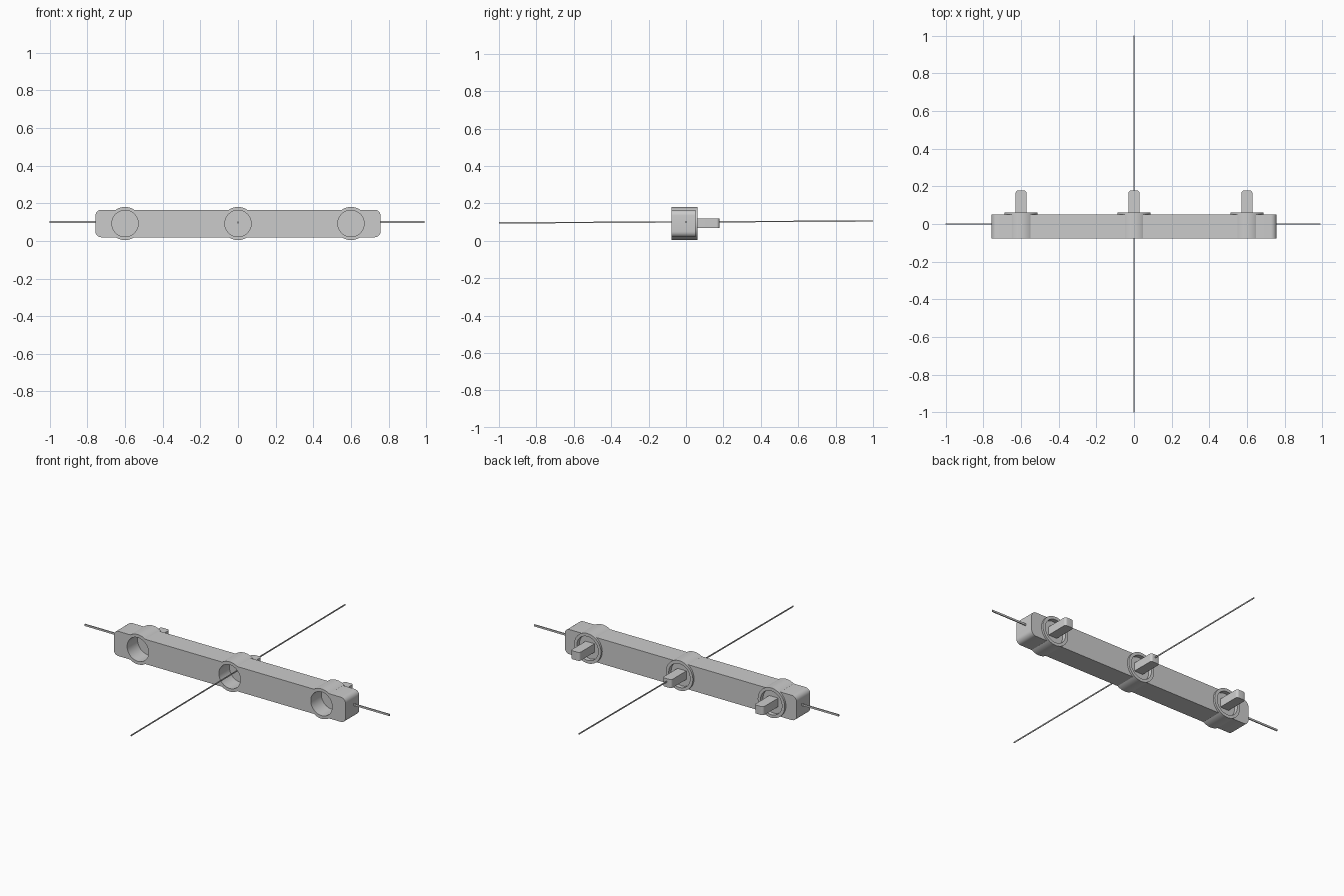
import bpy
import math
from mathutils import Vector

cube = bpy.data.objects.get("Cube")
if cube:
    bpy.data.objects.remove(cube, do_unlink=True)

grey = bpy.data.materials.new("light grey")
grey.use_nodes = True
colour = (0.6, 0.6, 0.6, 1)
grey.diffuse_color = colour
grey.node_tree.nodes["Principled BSDF"].inputs["Base Color"].default_value = colour

MID_Z = 0.092
FRONT, BACK = -0.078, 0.05
STATIONS = (("right", -0.6), ("middle", 0), ("left", 0.6))


def finish(obj, name):
    obj.name = name
    obj.data.materials.clear()
    obj.data.materials.append(grey)
    return obj


def box(name, low, high):
    low, high = Vector(low), Vector(high)
    bpy.ops.mesh.primitive_cube_add(size=1, location=(low + high) / 2)
    obj = bpy.context.object
    obj.scale = high - low
    bpy.ops.object.transform_apply(location=False)
    return finish(obj, name)


def drum(name, x, radius, y0, y1):
    bpy.ops.mesh.primitive_cylinder_add(
        vertices=64, radius=radius, depth=y1 - y0,
        location=(x, (y0 + y1) / 2, MID_Z), rotation=(math.pi / 2, 0, 0))
    return finish(bpy.context.object, name)


def apply_modifier(obj, mod):
    bpy.context.view_layer.objects.active = obj
    bpy.ops.object.modifier_apply(modifier=mod.name)


def combine(obj, helper, operation):
    mod = obj.modifiers.new("combine", "BOOLEAN")
    mod.operation, mod.solver, mod.object = operation, "EXACT", helper
    apply_modifier(obj, mod)
    bpy.data.objects.remove(helper, do_unlink=True)


def round_edges(obj, axis, width, y_min=-1):
    """Round the edges that run along one axis."""
    weights = obj.data.attributes.new("bevel_weight_edge", "FLOAT", "EDGE")
    for edge in obj.data.edges:
        a, b = (obj.data.vertices[i].co for i in edge.vertices)
        along = (b - a).normalized()
        if abs(along[axis]) > 0.9 and min(a.y, b.y) > y_min:
            weights.data[edge.index].value = 1
    mod = obj.modifiers.new("round", "BEVEL")
    mod.limit_method, mod.width, mod.segments = "WEIGHT", width, 6
    apply_modifier(obj, mod)


def smooth(obj):
    bpy.ops.object.select_all(action="DESELECT")
    obj.select_set(True)
    bpy.context.view_layer.objects.active = obj
    bpy.ops.object.shade_smooth_by_angle(angle=math.radians(30))


# Long housing with corners rounded as seen from the front
housing = box("housing", (-0.757, FRONT, 0.019), (0.757, BACK, 0.165))
round_edges(housing, 1, 0.03)

# Round sockets: collar, front bore and shallow back recess
for side, x in STATIONS:
    combine(housing, drum("collar", x, 0.088, FRONT, 0.062), "UNION")
for side, x in STATIONS:
    combine(housing, drum("bore", x, 0.07, FRONT - 0.1, 0.02), "DIFFERENCE")
    combine(housing, drum("recess", x, 0.07, 0.038, 0.2), "DIFFERENCE")
smooth(housing)

# Knob grips standing out of the back recesses
for side, x in STATIONS:
    grip = box(side + "_knob", (x - 0.029, 0.03, 0.068), (x + 0.029, 0.178, 0.118))
    round_edges(grip, 2, 0.014, 0)
    smooth(grip)

# Thin rods: one out of each end, one running front to back
for side, x0, x1 in (("right", -1, -0.75), ("left", 0.75, 0.99)):
    box(side + "_end_rod", (x0, -0.003, 0.095), (x1, 0.003, 0.106))
rod = box("cross_rod", (-0.002, -1, 0.097), (0.002, 1, 0.104))
for v in rod.data.vertices:
    v.co.z += 0.005 * v.co.y
